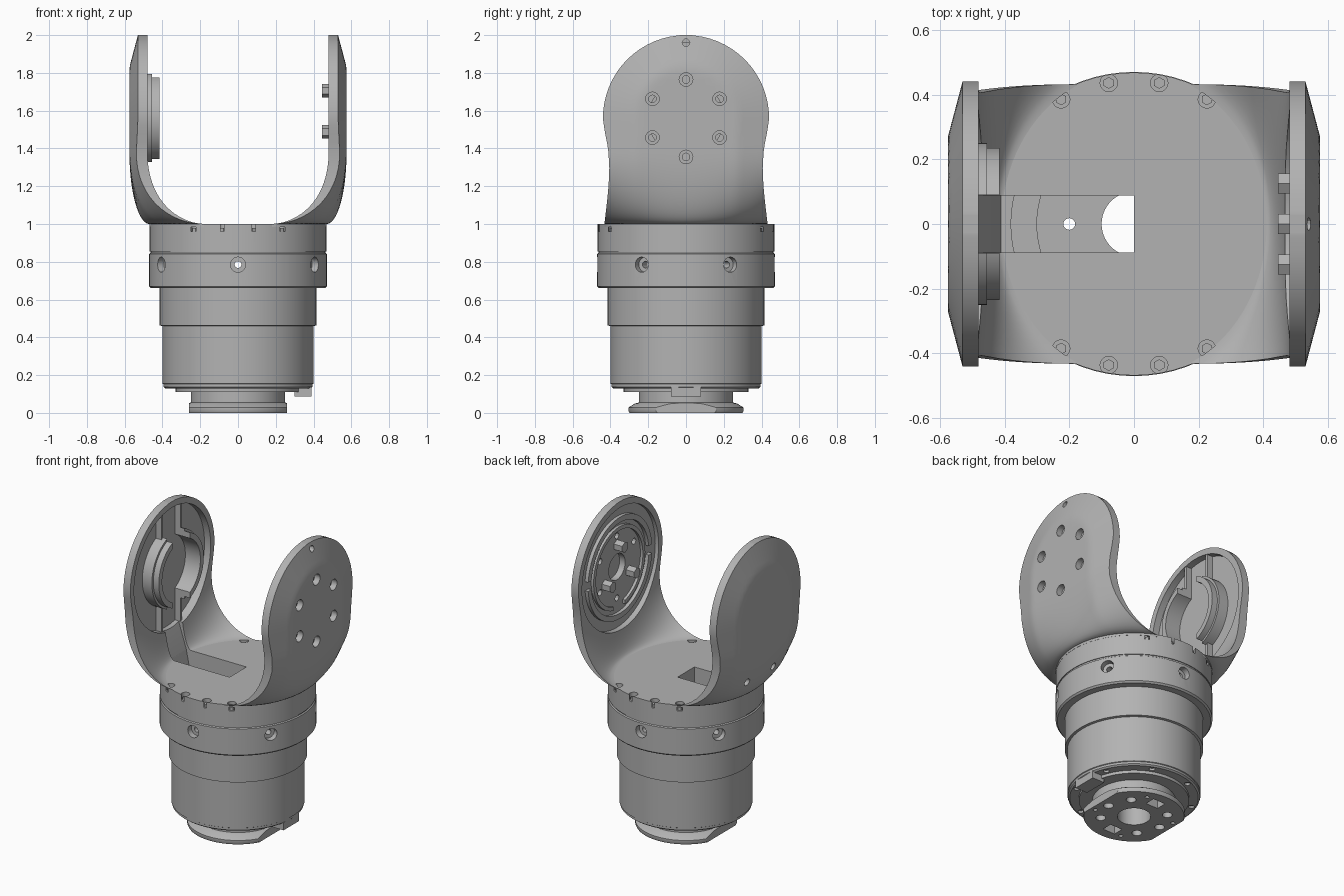
import bpy, bmesh
from math import sin, cos, pi, sqrt, radians
from mathutils import Matrix, Vector

if "Cube" in bpy.data.objects:
    bpy.data.objects.remove(bpy.data.objects["Cube"])

GREY = bpy.data.materials.new("machined grey")
GREY.use_nodes = True
colour = (0.45, 0.45, 0.45, 1)
GREY.diffuse_color = colour
GREY.node_tree.nodes["Principled BSDF"].inputs["Base Color"].default_value = colour

HUB = 1.56          # height of the joint axis
TO_X = Matrix.Translation((0, 0, HUB)) @ Matrix.Rotation(pi / 2, 4, 'Y')


def finish(name, bm):
    bmesh.ops.recalc_face_normals(bm, faces=bm.faces[:])
    mesh = bpy.data.meshes.new(name)
    bm.to_mesh(mesh)
    bm.free()
    mesh.materials.append(GREY)
    ob = bpy.data.objects.new(name, mesh)
    bpy.context.scene.collection.objects.link(ob)
    return ob


def cut(ob, bm):
    """Subtract a temporary cutter from an object."""
    cutter = finish("cutter", bm)
    cutter.hide_render = True
    mod = ob.modifiers.new("cut", 'BOOLEAN')
    mod.operation = 'DIFFERENCE'
    mod.solver = 'MANIFOLD'
    mod.object = cutter
    bpy.context.view_layer.update()
    deps = bpy.context.evaluated_depsgraph_get()
    result = bpy.data.meshes.new_from_object(ob.evaluated_get(deps))
    ob.modifiers.clear()
    ob.data = result
    bpy.data.objects.remove(cutter)


def smooth(ob):
    """Smooth shading that keeps edges sharper than 28 degrees."""
    bm = bmesh.new()
    bm.from_mesh(ob.data)
    for face in bm.faces:
        face.smooth = True
    for edge in bm.edges:
        edge.smooth = edge.calc_face_angle(pi) < radians(28)
    bm.to_mesh(ob.data)
    bm.free()


def rods(ends, r, n=20):
    """Cylinders between pairs of points."""
    bm = bmesh.new()
    for a, b in ends:
        a, b = Vector(a), Vector(b)
        turn = (b - a).to_track_quat('Z', 'Y').to_matrix().to_4x4()
        bmesh.ops.create_cone(bm, cap_ends=True, segments=n, radius1=r, radius2=r,
                              depth=(b - a).length,
                              matrix=Matrix.Translation((a + b) / 2) @ turn)
    return bm


def boxes(spans):
    """Boxes given as x, y and z ranges."""
    bm = bmesh.new()
    for span in spans:
        mid = [(a + b) / 2 for a, b in span]
        size = [abs(b - a) for a, b in span]
        bmesh.ops.create_cube(bm, size=1, matrix=Matrix.Translation(mid)
                              @ Matrix.Diagonal((*size, 1)))
    return bm


def revolve(profile, matrix=Matrix(), steps=72):
    """Spin a closed radius/height profile into a ring."""
    bm = bmesh.new()
    rings = [[bm.verts.new(matrix @ Vector((r * cos(2 * pi * i / steps),
                                            r * sin(2 * pi * i / steps), z)))
              for r, z in profile] for i in range(steps)]
    n = len(profile)
    for i in range(steps):
        a, b = rings[i], rings[(i + 1) % steps]
        for j in range(n):
            k = (j + 1) % n
            bm.faces.new((a[j], b[j], b[k], a[k]))
    return bm


def around(count, r, start=0):
    return [(r * cos(start + 2 * pi * i / count), r * sin(start + 2 * pi * i / count))
            for i in range(count)]


# Stepped hollow housing
housing = finish("housing", revolve([
    (.1, .11), (.33, .11), (.33, .13), (.385, .13), (.395, .138), (.395, .152),
    (.4, .155), (.4, .46), (.415, .463), (.415, .66), (.46, .66), (.47, .67),
    (.47, .842), (.463, .847), (.463, .855), (.38, .855), (.38, .5), (.3, .5),
    (.3, .2), (.1, .2)]))
dirs = around(6, 1, pi / 6)
cut(housing, rods([((x * .43, y * .43, .785), (x * .5, y * .5, .785)) for x, y in dirs], .04))
cut(housing, rods([((x * .36, y * .36, .785), (x * .45, y * .45, .785)) for x, y in dirs], .018))
cut(housing, rods([((x, y, .1), (x, y, .145)) for x, y in around(8, .36, pi / 8)], .018, 12))

# End flange with two flats
flange = finish("end_flange", revolve([
    (.1, 0), (.3, 0), (.305, .01), (.305, .028), (.27, .05), (.25, .055),
    (.25, .112), (.1, .112)]))
cut(flange, boxes([((s * .26, s * .4), (-.4, .4), (-.1, .06)) for s in (-1, 1)]))
holes = [p for p in around(8, .2) if abs(p[0]) > .05]
drill = [((x, y, -.05), (x, y, .3)) for x, y in holes]
windows = [((-.045, .045), (s * .165, s * .235), (-.05, .09)) for s in (-1, 1)]
cut(flange, rods([((x, y, -.05), (x, y, .06)) for x, y in holes], .03))
cut(flange, rods(drill, .018))
cut(housing, rods(drill, .018))
cut(flange, boxes(windows))
cut(flange, rods([((x, y, -.05), (x, y, .04)) for x, y in around(4, .245, 1.2)], .013, 12))

# Locating tab
finish("locating_tab", boxes([((.3, .39), (-.08, .08), (.088, .14))]))

# Fork floor with cable slot and recessed screws
floor = finish("fork_floor", rods([((0, 0, .855), (0, 0, 1))], .468, 72))


def cable_channel():
    bm = bmesh.new()
    profile = [(0, .8), (-.4, .8), (-.44, 1), (-.522, 1.25), (-.522, 1.3),
               (-.3, 1.3), (0, 1.1)]
    near, far = [[bm.verts.new((x, y, z)) for x, z in profile] for y in (-.088, .088)]
    bm.faces.new(near)
    bm.faces.new(far)
    for i in range(len(profile)):
        bm.faces.new((near[i - 1], near[i], far[i], far[i - 1]))
    return bm


cut(floor, cable_channel())
screws = [(sx * x, sy * y) for x, y in ((.225, .385), (.078, .436))
          for sx in (-1, 1) for sy in (-1, 1)]
cut(floor, rods([((x, y, .96), (x, y, 1.05)) for x, y in screws], .027, 16))
finish("floor_screws", rods([((x, y, .95), (x, y, .98)) for x, y in screws], .018, 6))

# Fork arms, lofted from the round collar to flat rounded plates
WIDTHS = [(1, .432), (1.1, .42), (1.2, .41), (1.3, .406), (1.4, .412), (1.5, .432), (1.56, .44)]


def half_width(z):
    if z >= HUB:
        return sqrt(max(.44 ** 2 - (z - HUB) ** 2, .0009))
    for (a, wa), (b, wb) in zip(WIDTHS, WIDTHS[1:]):
        if z <= b:
            return wa + (wb - wa) * (z - a) / (b - a)


def arm(name, side):
    rows = [(.985, 0)]
    rows += [(1 + .38 * (1 - cos(a)), sin(a)) for a in (pi / 2 * i / 14 for i in range(15))]
    rows += [(z, 1) for z in (1.43, 1.48, 1.52)]
    rows += [(HUB + .44 * sin(pi / 2 * i / 16), 1) for i in range(17)]
    cols, bm, grid = 32, bmesh.new(), []
    for z, f in rows:
        w, row = half_width(max(z, 1)), []
        for i in range(cols + 1):
            y = w * (2 * i / cols - 1)
            r = sqrt(y * y + max(z - HUB, 0) ** 2)
            plate = .575 - .045 * min(max((r - .27) / .17, 0), 1)
            inner = .41 * sqrt(1 - (y / .475) ** 2)
            outer = sqrt(.469 ** 2 - y * y)
            row.append([bm.verts.new((side * (a + (b - a) * f), y, z))
                        for a, b in ((inner, .48), (outer, plate))])
        grid.append(row)
    for a, b in zip(grid, grid[1:]):
        for i in range(cols):
            for k in (0, 1):
                bm.faces.new((a[i][k], a[i + 1][k], b[i + 1][k], b[i][k]))
        for i in (0, cols):
            bm.faces.new((a[i][0], a[i][1], b[i][1], b[i][0]))
    for row in (grid[0], grid[-1]):
        for i in range(cols):
            bm.faces.new((row[i][0], row[i][1], row[i + 1][1], row[i + 1][0]))
    return finish(name, bm)


# Drive arm (left): screw circle outside, stepped round seat inside
left_arm = arm("left_arm", 1)
cut(left_arm, rods([((.3, 0, HUB), (.505, 0, HUB))], .4, 72))
cut(left_arm, rods([((.4, 0, HUB), (.545, 0, HUB))], .085, 32))
bolts = [(y, HUB + z) for y, z in around(6, .205, pi / 6)]
cut(left_arm, rods([((.535, y, z), (.65, y, z)) for y, z in bolts], .036, 16))
cut(left_arm, rods([((.45, y, z), (.56, y, z)) for y, z in bolts], .02, 12))
cut(left_arm, rods([((.5, 0, 1.96), (.6, 0, 1.96))], .02, 12))
outer_ridge = finish("seat_outer_ridge", revolve(
    [(.3, .482), (.335, .482), (.335, .51), (.3, .51)], TO_X))
cut(outer_ridge, boxes([((.4, .6), (-.5, .5), (HUB - .03, HUB + .03))]))
inner_ridge = finish("seat_inner_ridge", revolve(
    [(.245, .487), (.27, .487), (.27, .51), (.245, .51)], TO_X))
cut(inner_ridge, boxes([((.4, .6), (-.06, .06), (HUB - .4, HUB))]))
finish("drive_pegs", rods([((.445, y, HUB + z), (.51, y, HUB + z))
                           for y, z in around(3, .145, pi / 2)], .036, 6))

# Bearing arm (right): ribbed pocket and split bearing ring
right_arm = arm("right_arm", -1)
cut(right_arm, rods([((-.525, 0, HUB), (-.3, 0, HUB))], .4, 72))
cut(right_arm, cable_channel())
cut(right_arm, rods([((-.6, s * .137, 1.13), (-.515, s * .137, 1.13)) for s in (-1, 1)], .024, 16))
ring = finish("bearing_ring", revolve(
    [(.2, -.53), (.25, -.53), (.25, -.455), (.235, -.455), (.235, -.415), (.2, -.415)], TO_X))
cut(ring, boxes([((-.6, -.3), (-.09, .09), (1, 2.1))]))
finish("pocket_ribs", boxes([((-.53, -.485), (s * .09, s * .108), z)
                             for s in (-1, 1) for z in ((1.17, 1.35), (1.77, 1.952))]))

for part in (housing, flange, floor, left_arm, right_arm, outer_ridge, inner_ridge, ring):
    smooth(part)
